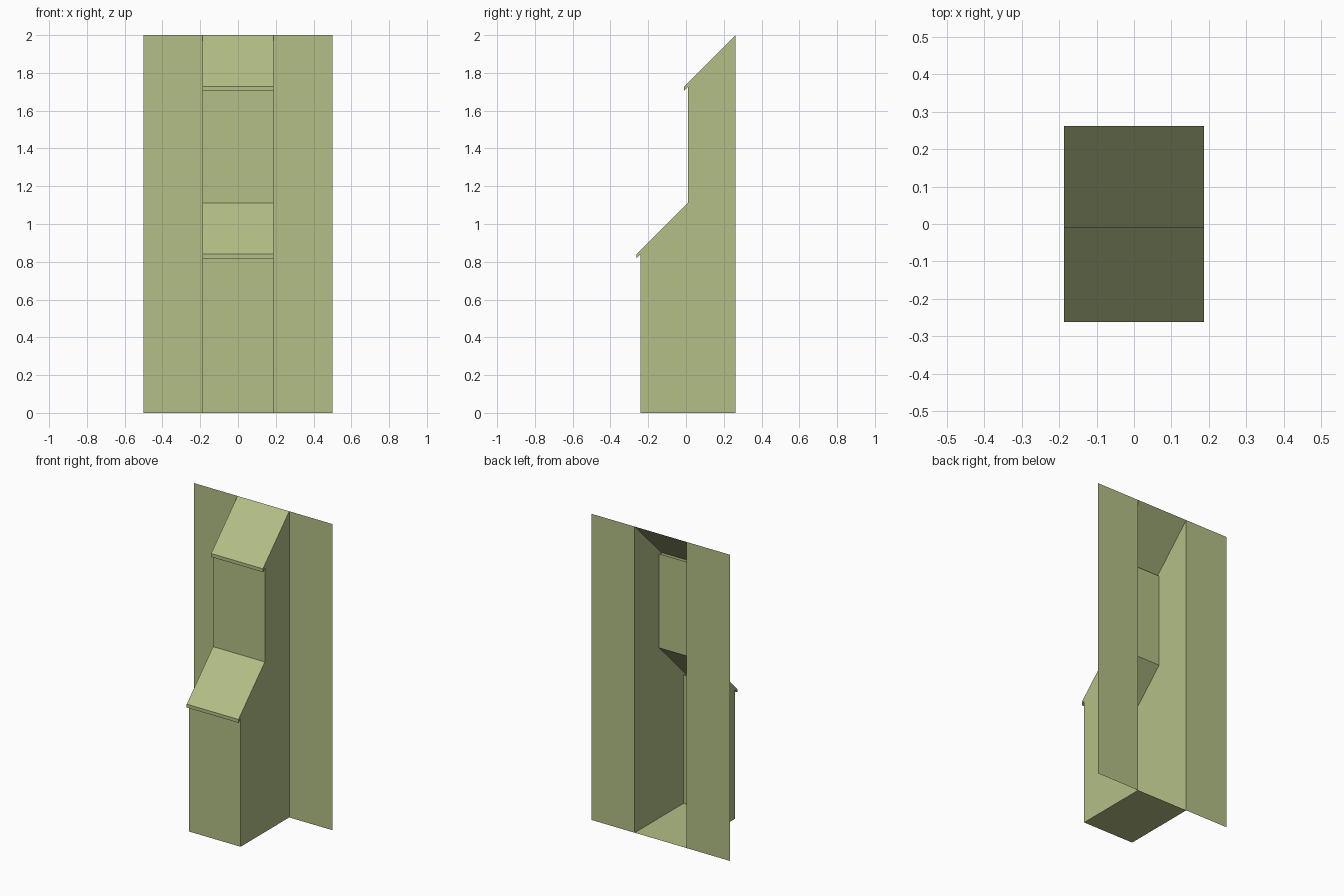
import bpy, bmesh

if "Cube" in bpy.data.objects:
    bpy.data.objects.remove(bpy.data.objects["Cube"])

W = 0.187       # half width of the stack
BACK = 0.262    # plane of the wall panels

mat = bpy.data.materials.new("olive")
mat.diffuse_color = (0.45, 0.52, 0.24, 1)
mat.use_nodes = True
mat.node_tree.nodes["Principled BSDF"].inputs["Base Color"].default_value = mat.diffuse_color


def make_object(name, faces):
    """Flat-faced object from a list of polygons, shared corners merged."""
    bm = bmesh.new()
    for pts in faces:
        bm.faces.new([bm.verts.new(p) for p in pts])
    bmesh.ops.remove_doubles(bm, verts=bm.verts, dist=1e-5)
    bmesh.ops.recalc_face_normals(bm, faces=bm.faces)
    mesh = bpy.data.meshes.new(name)
    bm.to_mesh(mesh)
    bm.free()
    mesh.materials.append(mat)
    obj = bpy.data.objects.new(name, mesh)
    bpy.context.collection.objects.link(obj)
    return obj


# Stepped stack: side profile (y, z) from back bottom, up the front, to the top
profile = [(BACK, 0), (-0.24, 0)]
for wall_y, top_y, lip_z, top_z in ((-0.24, 0.01, 0.84, 1.112),
                                    (0.01, BACK, 1.728, 2.0)):
    lip_y = top_y - (top_z - lip_z)
    profile += [(wall_y, lip_z - 0.022 + wall_y - lip_y),   # under the lip
                (lip_y, lip_z - 0.022), (lip_y, lip_z),     # lip
                (top_y, top_z)]                             # sloped cap

faces = [[(-W, *a), (W, *a), (W, *b), (-W, *b)]
         for a, b in zip(profile, profile[1:])]
# Side walls; the back stays open
faces += [[(x, *p) for p in profile] for x in (-W, W)]
stack = make_object("stepped_stack", faces)
# Outward normals of the open shell: the front wall must face -y
front = min(stack.data.polygons, key=lambda p: p.center.y)
if front.normal.y > 0:
    stack.data.flip_normals()

# Flat wall panels on both sides, facing the front
for name, x0, x1 in (("wall_panel_left", -0.5, -W), ("wall_panel_right", W, 0.5)):
    panel = make_object(name, [[(x0, BACK, 0), (x1, BACK, 0),
                                (x1, BACK, 2), (x0, BACK, 2)]])
    if panel.data.polygons[0].normal.y > 0:
        panel.data.flip_normals()
